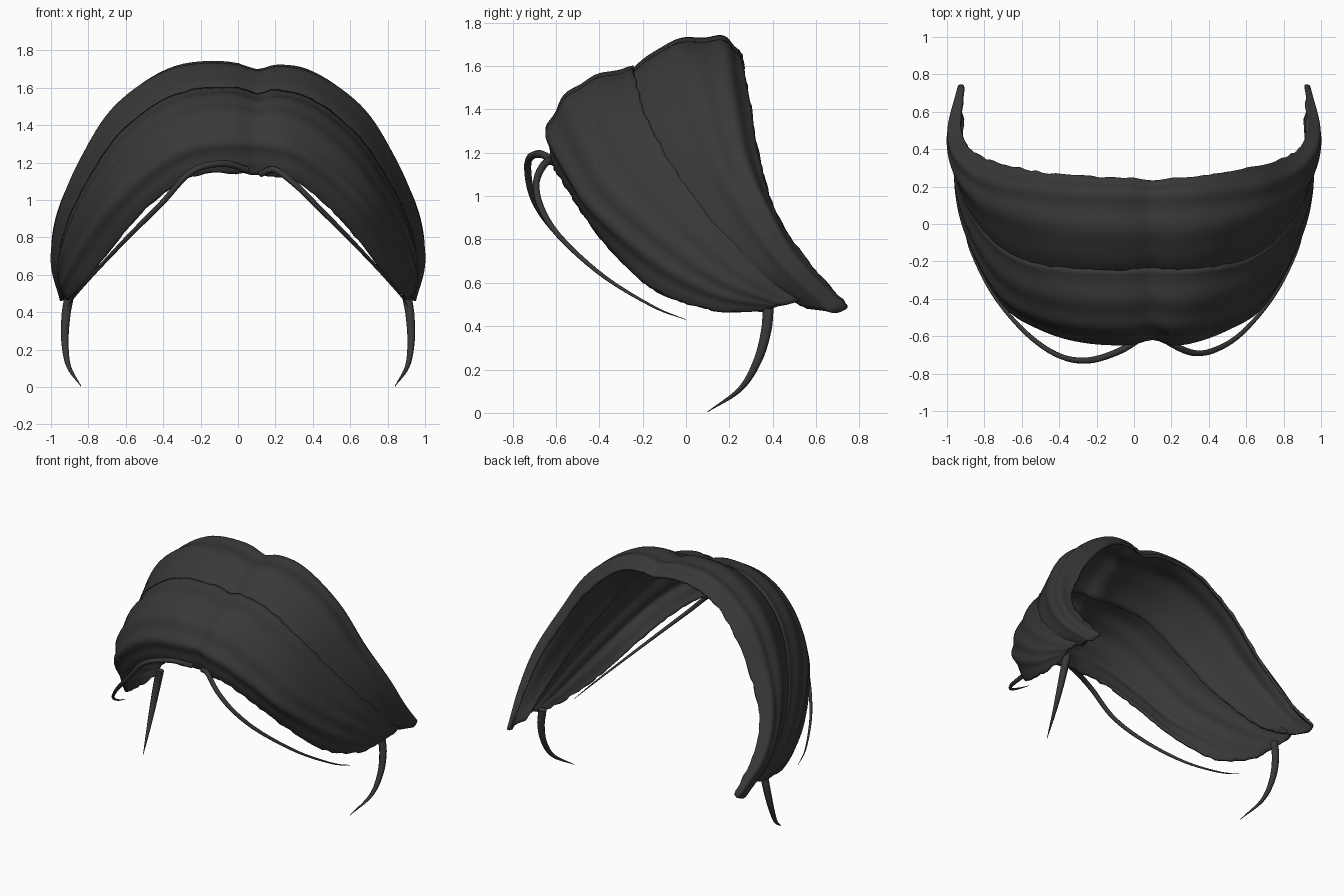
import bpy, bmesh, math, random
from mathutils import Vector

random.seed(4)
if "Cube" in bpy.data.objects:
    bpy.data.objects.remove(bpy.data.objects["Cube"])

# One charcoal colour for the whole hairpiece
charcoal = bpy.data.materials.new("charcoal_hair")
charcoal.use_nodes = True
shade = (0.04, 0.04, 0.04, 1)
charcoal.diffuse_color = shade
bsdf = charcoal.node_tree.nodes["Principled BSDF"]
bsdf.inputs["Base Color"].default_value = shade
bsdf.inputs["Roughness"].default_value = 0.6


def smooth_path(points, count):
    """Sample a Catmull-Rom spline evenly through the given points."""
    pts = [Vector(p) for p in points]
    pts = [pts[0] * 2 - pts[1]] + pts + [pts[-1] * 2 - pts[-2]]
    spans = len(pts) - 3
    result = []
    for n in range(count):
        t = n / (count - 1) * spans
        k = min(int(t), spans - 1)
        t -= k
        a, b, c, d = pts[k:k + 4]
        result.append(0.5 * (2 * b + (c - a) * t + (2 * a - 5 * b + 4 * c - d) * t * t
                             + (3 * b - a - 3 * c + d) * t ** 3))
    return result


def mirrored(half):
    """Extend a centre-to-side guide into a full arch."""
    return [(-x, y, z) for x, y, z in half[:0:-1]] + list(half)


def bump(x, width):
    return math.exp(-(x / width) ** 2)


def finish(obj, angle):
    bpy.ops.object.select_all(action="DESELECT")
    obj.select_set(True)
    bpy.context.view_layer.objects.active = obj
    bpy.ops.object.shade_smooth_by_angle(angle=math.radians(angle))


def hair_band(name, guides, waves, columns=97, rows=33):
    """Loft a combed shell through arch guides running front to back."""
    arches = [smooth_path(mirrored(g), columns) for g in guides]
    lines = [smooth_path(line, rows) for line in zip(*arches)]
    bm = bmesh.new()
    grid = [[bm.verts.new(line[r]) for line in lines] for r in range(rows)]
    for r in range(rows - 1):
        for c in range(columns - 1):
            bm.faces.new((grid[r][c], grid[r][c + 1], grid[r + 1][c + 1], grid[r + 1][c]))
    bm.normal_update()
    normals = {v: v.normal.copy() for v in bm.verts}
    for r, row in enumerate(grid):
        t = r / (rows - 1)
        for c, v in enumerate(row):
            x = v.co.x
            # Combed waves, fading toward the tips, and the centre parting groove
            side = abs(2 * c / (columns - 1) - 1)
            wave = 0.008 * math.sin(t * waves * math.tau) * math.sin(math.pi * t) ** 0.5
            v.co += normals[v] * (wave * (1 - side ** 3) - 0.03 * bump(x, 0.07))
            # Parting sits off centre, one side slightly fuller
            v.co.x += 0.1 * bump(x, 0.25)
            v.co.z -= 0.08 * x * bump(x, 0.3)
            # Ragged hair ends along the open edges
            if r in (0, rows - 1):
                v.co += Vector((0, random.uniform(-1, 1), random.uniform(-1, 1))) * 0.005
    mesh = bpy.data.meshes.new(name)
    bm.to_mesh(mesh)
    bm.free()
    mesh.materials.append(charcoal)
    obj = bpy.data.objects.new(name, mesh)
    bpy.context.collection.objects.link(obj)
    shell = obj.modifiers.new("thickness", "SOLIDIFY")
    shell.thickness = 0.018
    shell.offset = -1
    finish(obj, 50)


def strand(name, points, radius):
    """Tapered loose lock of hair along a smooth path."""
    path = smooth_path(points, 40)
    curve = bpy.data.curves.new(name, "CURVE")
    curve.dimensions = "3D"
    curve.bevel_depth = radius
    curve.bevel_resolution = 2
    curve.use_fill_caps = True
    spline = curve.splines.new("POLY")
    spline.points.add(len(path) - 1)
    for n, (point, co) in enumerate(zip(spline.points, path)):
        point.co = (*co, 1)
        point.radius = max(0.08, 1 - (n / len(path)) ** 2)
    spline.use_smooth = True
    curve.materials.append(charcoal)
    obj = bpy.data.objects.new(name, curve)
    bpy.context.collection.objects.link(obj)


# Front band: hairline, brow bulge, crown slope, seam
front_guides = [
    [(0, -.6, 1.13), (.25, -.6, 1.12), (.45, -.52, .99), (.62, -.4, .81),
     (.8, -.17, .58), (.9, .12, .475), (.92, .37, .47)],
    [(0, -.64, 1.32), (.27, -.63, 1.29), (.5, -.56, 1.15), (.7, -.43, .95),
     (.87, -.13, .7), (.94, .15, .55), (.94, .42, .49)],
    [(0, -.5, 1.51), (.3, -.49, 1.48), (.56, -.43, 1.31), (.75, -.3, 1.07),
     (.9, -.03, .81), (.96, .22, .62), (.95, .47, .5)],
    [(0, -.25, 1.6), (.35, -.24, 1.56), (.61, -.19, 1.38), (.78, -.07, 1.15),
     (.91, .12, .89), (.96, .33, .68), (.94, .53, .52)],
]
hair_band("front_hair_band", front_guides, 4)

# Rear band: tucked start, rise, crest, back slope, rolled edge
rear_guides = [
    [(0, -.29, 1.53), (.34, -.28, 1.5), (.59, -.24, 1.32), (.75, -.13, 1.09),
     (.88, .06, .84), (.93, .28, .64), (.92, .56, .48)],
    [(0, -.14, 1.67), (.35, -.12, 1.65), (.63, -.06, 1.47), (.81, .03, 1.21),
     (.935, .2, .91), (.985, .41, .66), (.95, .64, .47)],
    [(0, .03, 1.72), (.35, .05, 1.7), (.65, .1, 1.51), (.84, .17, 1.22),
     (.96, .29, .94), (1, .47, .68), (.95, .69, .46)],
    [(0, .17, 1.72), (.35, .18, 1.7), (.65, .21, 1.49), (.84, .27, 1.19),
     (.96, .38, .93), (.99, .52, .7), (.94, .74, .48)],
    [(0, .25, 1.66), (.35, .26, 1.63), (.61, .3, 1.41), (.79, .35, 1.13),
     (.9, .43, .9), (.93, .58, .68), (.91, .745, .5)],
]
hair_band("rear_hair_band", rear_guides, 3)

# Long loose locks that curl out from the parting and sweep to each side
sweep = [(.58, -.58, .81), (.75, -.38, .63), (.87, -.15, .49), (.91, 0, .43)]
left_start = [(.12, -.58, 1.14), (.2, -.64, 1.16), (.32, -.69, 1.07), (.44, -.67, .95)]
right_start = [(-.05, -.6, 1.16), (.08, -.68, 1.195), (.25, -.73, 1.15), (.41, -.7, .98)]

# Short hanging locks below each side
lock = [(.9, .38, .5), (.92, .37, .38), (.925, .33, .24), (.905, .25, .11), (.84, .1, .005)]

for side, sign, start in (("left", 1, left_start), ("right", -1, right_start)):
    for part, points, radius in (("front_lock", start + sweep, 0.018),
                                 ("hanging_lock", lock, 0.027)):
        strand(side + "_" + part, [(sign * x, y, z) for x, y, z in points], radius)
